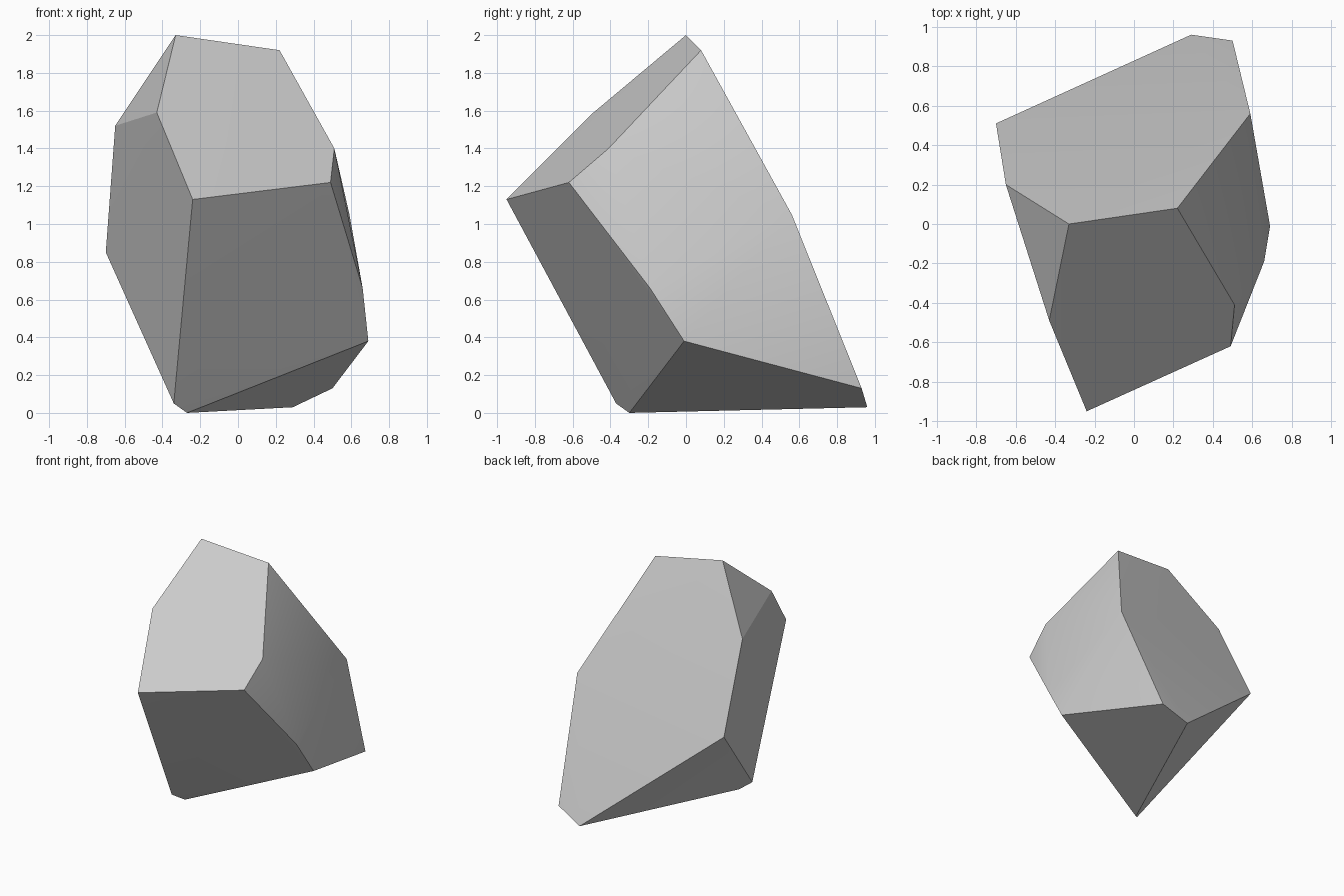
import bpy
import bmesh
import math

# Remove the default cube only
default_cube = bpy.data.objects.get("Cube")
if default_cube:
    bpy.data.objects.remove(default_cube, do_unlink=True)


def make_material(name, value):
    """Plain matt grey material."""
    material = bpy.data.materials.new(name)
    colour = (value, value, value, 1)
    material.diffuse_color = colour
    material.use_nodes = True
    shader = material.node_tree.nodes["Principled BSDF"]
    shader.inputs["Base Color"].default_value = colour
    shader.inputs["Roughness"].default_value = 1
    return material


def make_hull(name, corners, material):
    """Wrap a faceted convex shell around the given corner points."""
    mesh = bpy.data.meshes.new(name)
    shell = bmesh.new()
    for corner in corners:
        shell.verts.new(corner)
    result = bmesh.ops.convex_hull(shell, input=shell.verts[:])
    unused = [item for item in result["geom_interior"]
              if isinstance(item, bmesh.types.BMVert)]
    bmesh.ops.delete(shell, geom=unused, context="VERTS")
    bmesh.ops.recalc_face_normals(shell, faces=shell.faces[:])
    shell.to_mesh(mesh)
    shell.free()
    mesh.materials.append(material)
    rock = bpy.data.objects.new(name, mesh)
    bpy.context.collection.objects.link(rock)
    return rock


# Corner points of the chipped boulder, grouped by region
crown = [(-.33, 0, 2), (.22, .08, 1.92)]
left_edge = [(-.43, -.49, 1.59), (-.65, .2, 1.52), (-.7, .51, .85)]
front_ledge = [(-.24, -.95, 1.13), (.49, -.62, 1.22), (.51, -.41, 1.4)]
right_edge = [(.66, -.19, .66), (.69, -.01, .38), (.59, .56, 1.05)]
foot = [(-.34, -.37, .05), (-.27, -.3, 0), (.5, .93, .13), (.29, .96, .03)]

stone_grey = make_material("stone grey", .6)
boulder = make_hull("boulder", crown + left_edge + front_ledge + right_edge + foot,
                    stone_grey)

# Blend the faint facets while keeping the main chipped edges crisp
bpy.ops.object.select_all(action="DESELECT")
boulder.select_set(True)
bpy.context.view_layer.objects.active = boulder
bpy.ops.object.shade_smooth_by_angle(angle=math.radians(20))
